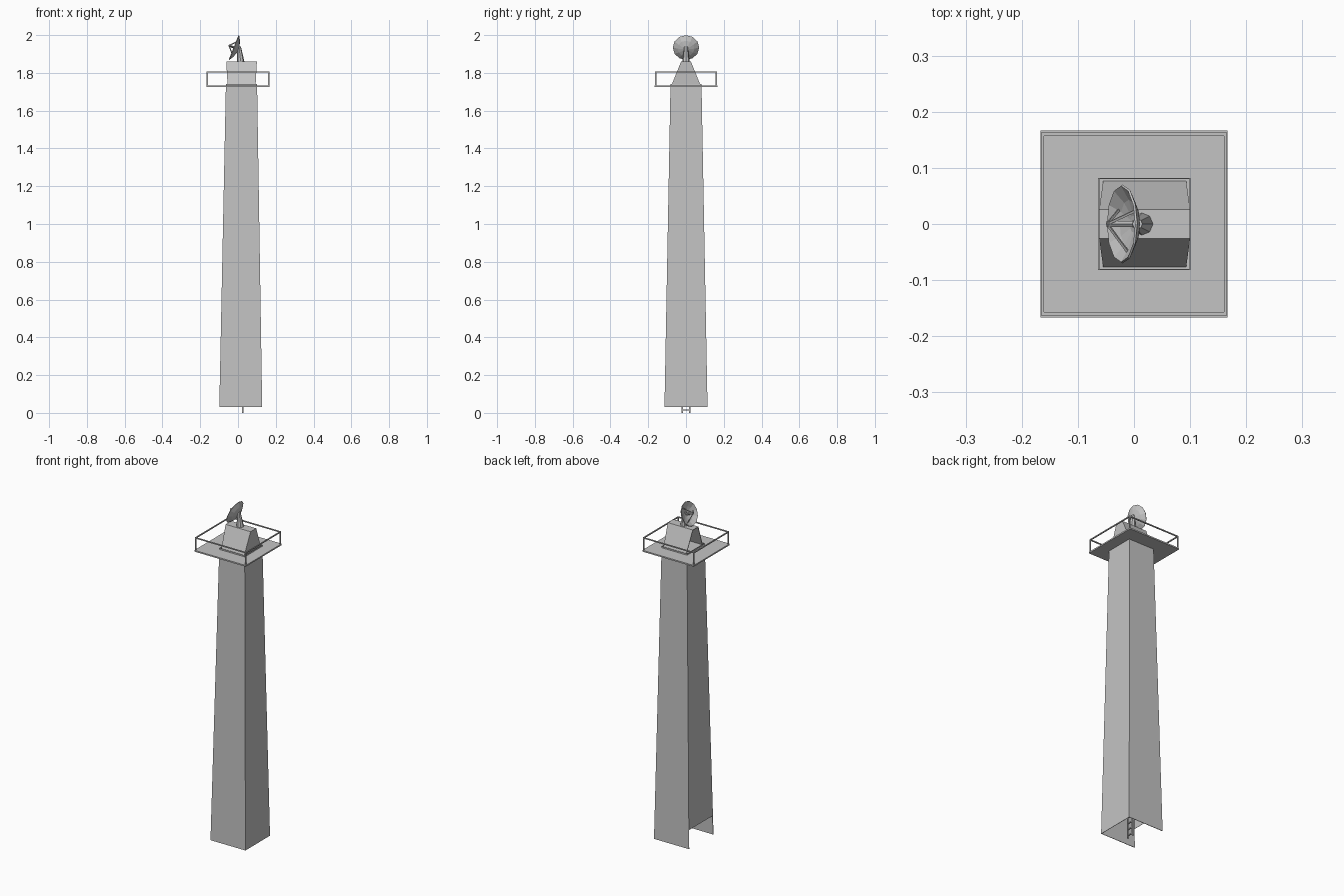
import bpy, bmesh, math
from mathutils import Vector, Matrix

cube = bpy.data.objects.get("Cube")
if cube:
    bpy.data.objects.remove(cube, do_unlink=True)

grey = bpy.data.materials.new("concrete_grey")
grey.use_nodes = True
colour = (0.55, 0.55, 0.55, 1)
grey.diffuse_color = colour
grey.node_tree.nodes["Principled BSDF"].inputs["Base Color"].default_value = colour


def make(name, bm, wall=0):
    bmesh.ops.recalc_face_normals(bm, faces=bm.faces)
    mesh = bpy.data.meshes.new(name)
    bm.to_mesh(mesh)
    bm.free()
    mesh.materials.append(grey)
    ob = bpy.data.objects.new(name, mesh)
    bpy.context.collection.objects.link(ob)
    if wall:
        mod = ob.modifiers.new("wall", 'SOLIDIFY')
        mod.thickness = wall
        mod.offset = -1
    return ob


def add_box(bm, centre, size):
    m = Matrix.Translation(centre) @ Matrix.Diagonal((*size, 1))
    bmesh.ops.create_cube(bm, size=1, matrix=m)


def add_rod(bm, a, b, r1, r2, sides=6):
    a, b = Vector(a), Vector(b)
    turn = (b - a).to_track_quat('Z', 'Y').to_matrix().to_4x4()
    bmesh.ops.create_cone(bm, cap_ends=True, segments=sides, radius1=r1, radius2=r2,
                          depth=(b - a).length,
                          matrix=Matrix.Translation((a + b) / 2) @ turn)


def ring(bm, x0, x1, half_y, z):
    corners = ((x0, -half_y), (x1, -half_y), (x1, half_y), (x0, half_y))
    return [bm.verts.new((x, y, z)) for x, y in corners]


def bridge(bm, low, high, skip=()):
    n = len(low)
    for i in range(n):
        if i not in skip:
            j = (i + 1) % n
            bm.faces.new((low[i], low[j], high[j], high[i]))


# Hollow tapering shaft, open below, with a doorway low on the -x wall
bm = bmesh.new()
rings = []
for z in (0.03, 0.14, 1.742):
    t = (z - 0.03) / 1.71
    rings.append(ring(bm, -0.099 + 0.035 * t, 0.128 - 0.027 * t, 0.114 - 0.032 * t, z))
bridge(bm, rings[0], rings[1], skip=(3,))
bridge(bm, rings[1], rings[2])
make("tower_shaft", bm, 0.003)

# Platform
bm = bmesh.new()
add_box(bm, (0, 0, 1.73), (0.334, 0.334, 0.008))
make("platform", bm)

# Railing: corner posts and top rails
bm = bmesh.new()
for s in (-1, 1):
    add_box(bm, (s * 0.163, 0, 1.805), (0.006, 0.326, 0.006))
    add_box(bm, (0, s * 0.16, 1.805), (0.326, 0.006, 0.006))
    for t in (-1, 1):
        add_box(bm, (s * 0.163, t * 0.16, 1.768), (0.006, 0.006, 0.074))
make("railing", bm)

# Cabin with sloping sides, open at the -x end
bm = bmesh.new()
low = ring(bm, -0.055, 0.093, 0.077, 1.734)
high = ring(bm, -0.062, 0.1, 0.026, 1.86)
bridge(bm, low, high, skip=(3,))
bm.faces.new(high)
make("cabin", bm, 0.004)

# Ladder inside the shaft
bm = bmesh.new()
for s in (-1, 1):
    add_box(bm, (0.025, s * 0.02, 0.863), (0.01, 0.006, 1.726))
for i in range(48):
    add_box(bm, (0.025, 0, 0.015 + i * 0.036), (0.006, 0.04, 0.006))
make("ladder", bm)

# Dish stand
bm = bmesh.new()
add_rod(bm, (0.014, 0, 1.858), (0.006, 0, 1.94), 0.02, 0.009, 8)
make("dish_stand", bm)

# Dish bowl, spun about its local z axis and tipped upwards
place = Matrix.Translation((-0.02, 0, 1.934)) @ Vector((-0.93, 0, 0.37)).to_track_quat('Z', 'Y').to_matrix().to_4x4()
bm = bmesh.new()
sides = 12
loops = []
for r, z in ((0.016, -0.024), (0.045, -0.015), (0.07, 0.0)):
    loops.append([bm.verts.new((r * math.cos(i * math.tau / sides),
                                r * math.sin(i * math.tau / sides), z))
                  for i in range(sides)])
for a, b in zip(loops, loops[1:]):
    bridge(bm, a, b)
bm.faces.new(loops[0])
bm.transform(place)
make("dish_bowl", bm, 0.004)

# Feed horn with a central rod and three struts
bm = bmesh.new()
add_rod(bm, (0, 0, -0.022), (0, 0, 0.03), 0.006, 0.006)
for i in range(3):
    a = i * math.tau / 3
    add_rod(bm, (0.05 * math.cos(a), 0.05 * math.sin(a), -0.01), (0, 0, 0.03), 0.003, 0.003, 4)
bm.transform(place)
make("dish_feed", bm)
